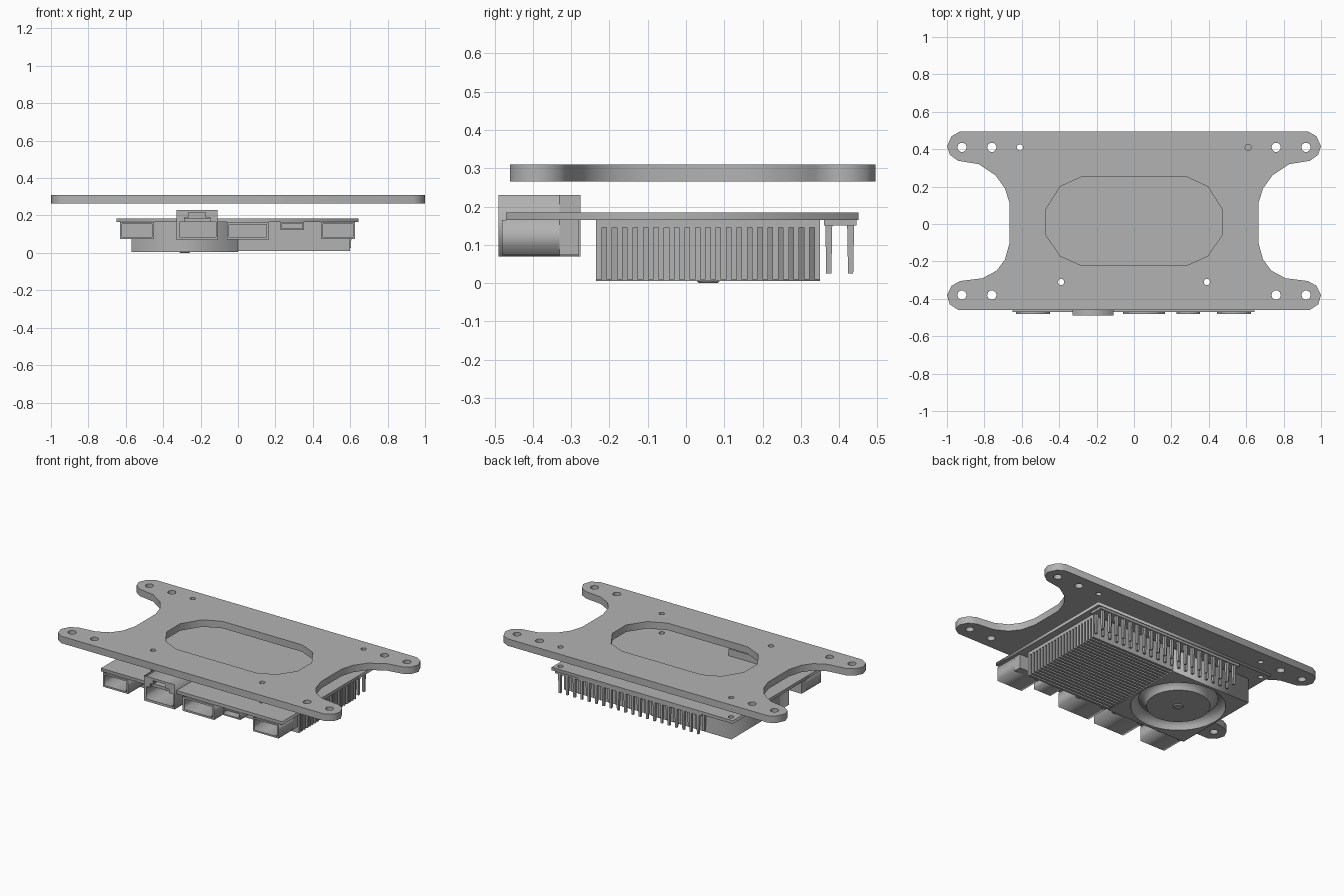
import bpy, bmesh, math

cube = bpy.data.objects.get("Cube")
if cube:
    bpy.data.objects.remove(cube, do_unlink=True)

grey = bpy.data.materials.new("plain grey")
grey.use_nodes = True
grey.diffuse_color = (0.45, 0.45, 0.45, 1)
grey.node_tree.nodes["Principled BSDF"].inputs["Base Color"].default_value = (0.45, 0.45, 0.45, 1)


def add_mesh(name, bm):
    bmesh.ops.recalc_face_normals(bm, faces=bm.faces)
    mesh = bpy.data.meshes.new(name)
    bm.to_mesh(mesh)
    bm.free()
    mesh.materials.append(grey)
    obj = bpy.data.objects.new(name, mesh)
    bpy.context.collection.objects.link(obj)
    return obj


def add_box(bm, x0, x1, y0, y1, z0, z1, taper=1.0):
    """Box between limits; taper narrows its bottom end."""
    verts = bmesh.ops.create_cube(bm, size=1)["verts"]
    for v in verts:
        k = taper if v.co.z < 0 else 1
        v.co = ((x0 + x1) / 2 + v.co.x * k * (x1 - x0),
                (y0 + y1) / 2 + v.co.y * k * (y1 - y0),
                (z0 + z1) / 2 + v.co.z * (z1 - z0))


def circle(x, y, r, n=10):
    return [(x + r * math.cos(i * math.tau / n), y + r * math.sin(i * math.tau / n)) for i in range(n)]


def rect(x0, x1, y0, y1):
    return [(x0, y0), (x1, y0), (x1, y1), (x0, y1)]


def mirrored(half):
    return half + [(-x, y) for x, y in reversed(half)]


def slab(name, loops, low, high, upright=False):
    """Extrude an outline with holes along z, or along y when upright."""
    curve = bpy.data.curves.new(name, "CURVE")
    curve.dimensions = "2D"
    curve.fill_mode = "BOTH"
    curve.extrude = (high - low) / 2
    for loop in loops:
        spline = curve.splines.new("POLY")
        spline.points.add(len(loop) - 1)
        for p, (x, y) in zip(spline.points, loop):
            p.co = (x, y, 0, 1)
        spline.use_cyclic_u = True
    obj = bpy.data.objects.new(name, curve)
    bpy.context.collection.objects.link(obj)
    mid = (low + high) / 2
    if upright:
        obj.rotation_euler.x = math.pi / 2
        obj.location.y = mid
    else:
        obj.location.z = mid
    bpy.ops.object.select_all(action="DESELECT")
    bpy.context.view_layer.objects.active = obj
    obj.select_set(True)
    bpy.ops.object.convert(target="MESH")
    obj = bpy.context.object
    obj.data.materials.clear()
    obj.data.materials.append(grey)
    return obj


# Mounting plate with four arms, a central opening and screw holes
outline = mirrored([(.93, .495), (.975, .47), (1, .415), (.985, .37), (.94, .338), (.83, .32),
                    (.74, .26), (.69, .19), (.665, .11), (.665, -.1), (.69, -.19), (.735, -.25),
                    (.81, -.29), (.93, -.305), (.975, -.33), (1, -.38), (.985, -.43), (.94, -.46)])
opening = mirrored([(.285, .25), (.395, .2), (.47, .08), (.47, -.06), (.395, -.17), (.285, -.22)])
board_holes = [circle(s * x, y, .017) for s in (-1, 1) for x, y in ((.61, .41), (.39, -.31))]
arm_holes = [circle(s * x, y, .025) for s in (-1, 1) for x in (.76, .92) for y in (.41, -.38)]
slab("mounting_plate", [outline, opening] + board_holes + arm_holes, .265, .31)

# Circuit board
slab("circuit_board", [rect(-.65, .645, -.47, .45)] + board_holes, .165, .185)

# Front sockets: hollow shells with closed backs
sockets = {
    "left_end_socket": (.445, .625, .075, .165, .01),
    "small_socket": (.228, .352, .122, .165, .008),
    "middle_socket": (-.06, .165, .072, .165, .012),
    "right_end_socket": (-.63, -.45, .075, .165, .011),
}
for name, (x0, x1, z0, z1, wall) in sockets.items():
    hole = rect(x0 + wall, x1 - wall, z0 + wall, z1 - wall)
    slab(name, [rect(x0, x1, z0, z1), hole], -.48, -.33, True)
    bm = bmesh.new()
    add_box(bm, x0, x1, -.33, -.28, z0, z1)
    add_mesh(name + "_back", bm)

# Network socket with a stepped opening
step = [(-.312, .085), (-.118, .085), (-.118, .165), (-.15, .165), (-.15, .19), (-.175, .19),
        (-.175, .215), (-.265, .215), (-.265, .19), (-.285, .19), (-.285, .165), (-.312, .165)]
slab("network_socket", [rect(-.33, -.11, .07, .23), step], -.49, -.33, True)
bm = bmesh.new()
add_box(bm, -.33, -.11, -.33, -.275, .07, .23)
add_mesh("network_socket_back", bm)

# Pin header along the back edge
bm = bmesh.new()
add_box(bm, -.42, .625, .36, .445, .15, .165)
add_mesh("pin_strip", bm)
bm = bmesh.new()
for i in range(20):
    x = -.39 + i * .052
    for y in (.373, .43):
        add_box(bm, x - .009, x + .009, y - .009, y + .009, .025, .15, .75)
add_mesh("header_pins", bm)

# Heat sink fins running sideways under a thin base
bm = bmesh.new()
add_box(bm, 0, .6, -.235, .35, .145, .165)
count, thick = 22, .015
for i in range(count):
    y = -.235 + i * (.585 - thick) / (count - 1)
    add_box(bm, 0, .6, y, y + thick, .01, .15)
add_mesh("heat_sink_fins", bm)

# Blower housing with a round recess underneath
cx, cy, sides = -.285, .058, 32
slab("blower_housing", [rect(-.57, 0, -.235, .35), circle(cx, cy, .275, sides)], .005, .165)

# Rounded groove and hub inside the recess
profile = [(.275, .005), (.268, .03), (.25, .048), (.23, .055), (.21, .048), (.192, .03), (.185, .008), (.03, .006), (.025, 0)]
bm = bmesh.new()
rings = [[bm.verts.new((x, y, z)) for x, y in circle(cx, cy, r, sides)] for r, z in profile]
for a, b in zip(rings, rings[1:]):
    for i in range(sides):
        j = (i + 1) % sides
        bm.faces.new((a[i], b[i], b[j], a[j]))
bm.faces.new(rings[-1])
fan = add_mesh("blower_ring", bm)
for f in fan.data.polygons:
    if f.normal.z > 0:
        f.flip()
bpy.ops.object.select_all(action="DESELECT")
bpy.context.view_layer.objects.active = fan
fan.select_set(True)
bpy.ops.object.shade_smooth_by_angle()
